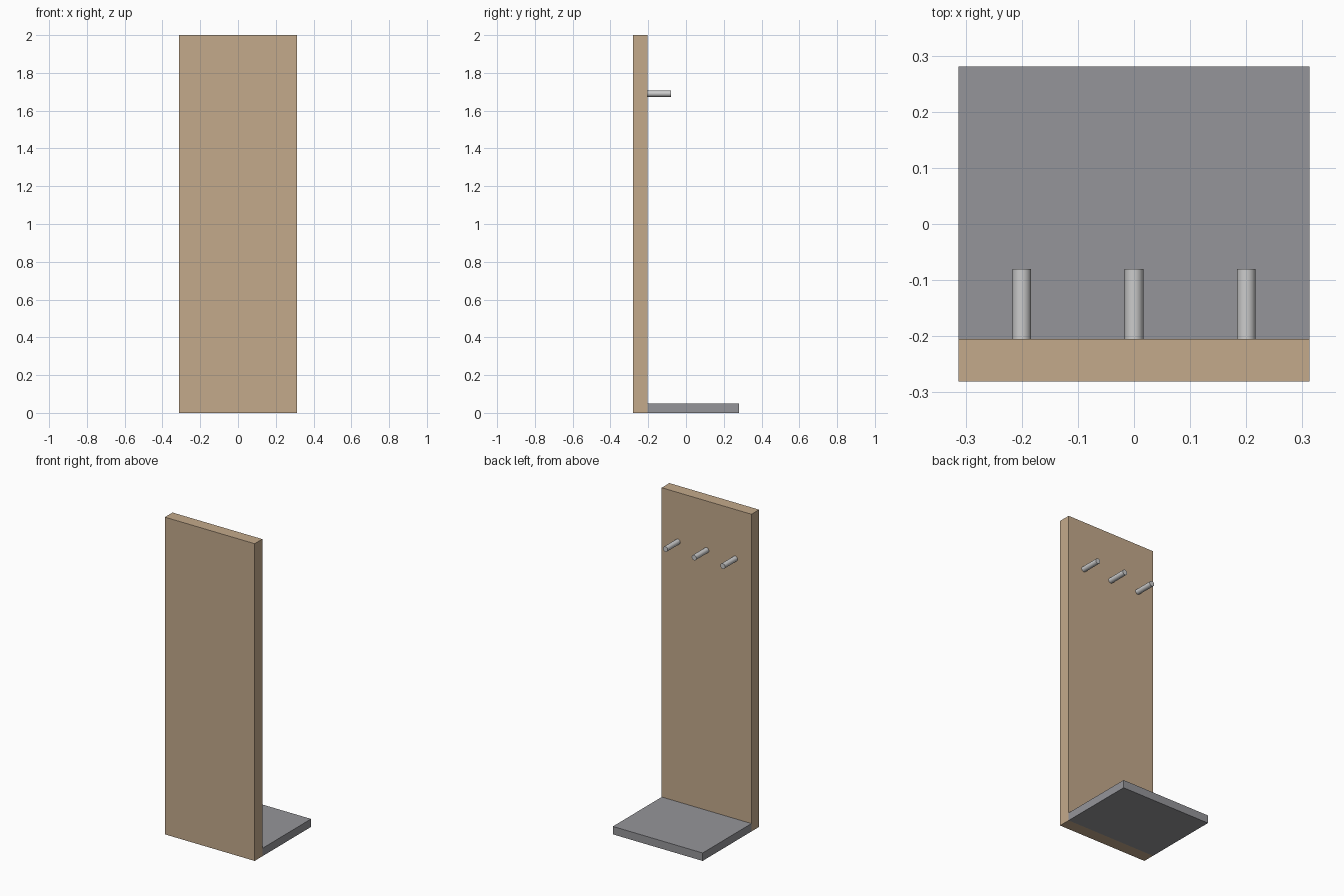
import bpy
import math

if "Cube" in bpy.data.objects:
    bpy.data.objects.remove(bpy.data.objects["Cube"])


def paint(obj, name, color):
    mat = bpy.data.materials.get(name) or bpy.data.materials.new(name)
    mat.diffuse_color = (*color, 1.0)
    mat.use_nodes = True
    mat.node_tree.nodes["Principled BSDF"].inputs["Base Color"].default_value = mat.diffuse_color
    obj.data.materials.append(mat)


def box(name, low, high):
    center = [(a + b) / 2 for a, b in zip(low, high)]
    bpy.ops.mesh.primitive_cube_add(size=1, location=center)
    obj = bpy.context.object
    obj.name = name
    obj.scale = [b - a for a, b in zip(low, high)]
    bpy.ops.object.transform_apply(location=False, rotation=False, scale=True)
    return obj


HALF_W = 0.313
PANEL_Y = -0.205  # inner face of the panel

# Tall wooden back panel
panel = box("back_panel", (-HALF_W, -0.281, 0), (HALF_W, PANEL_Y, 2))
paint(panel, "wood", (0.55, 0.40, 0.26))

# Flat grey foot plate
base = box("base_plate", (-HALF_W, PANEL_Y, 0), (HALF_W, 0.281, 0.05))
paint(base, "dark_grey", (0.30, 0.30, 0.32))

# Row of three round coat pegs
PEG_LENGTH = 0.125
for i, x in enumerate((-0.2, 0.0, 0.2)):
    bpy.ops.mesh.primitive_cylinder_add(
        vertices=32, radius=0.0165, depth=PEG_LENGTH,
        location=(x, PANEL_Y + PEG_LENGTH / 2, 1.69),
        rotation=(math.radians(90), 0, 0))
    bpy.context.object.name = f"coat_peg_{i + 1}"
    bpy.ops.object.shade_smooth_by_angle()
